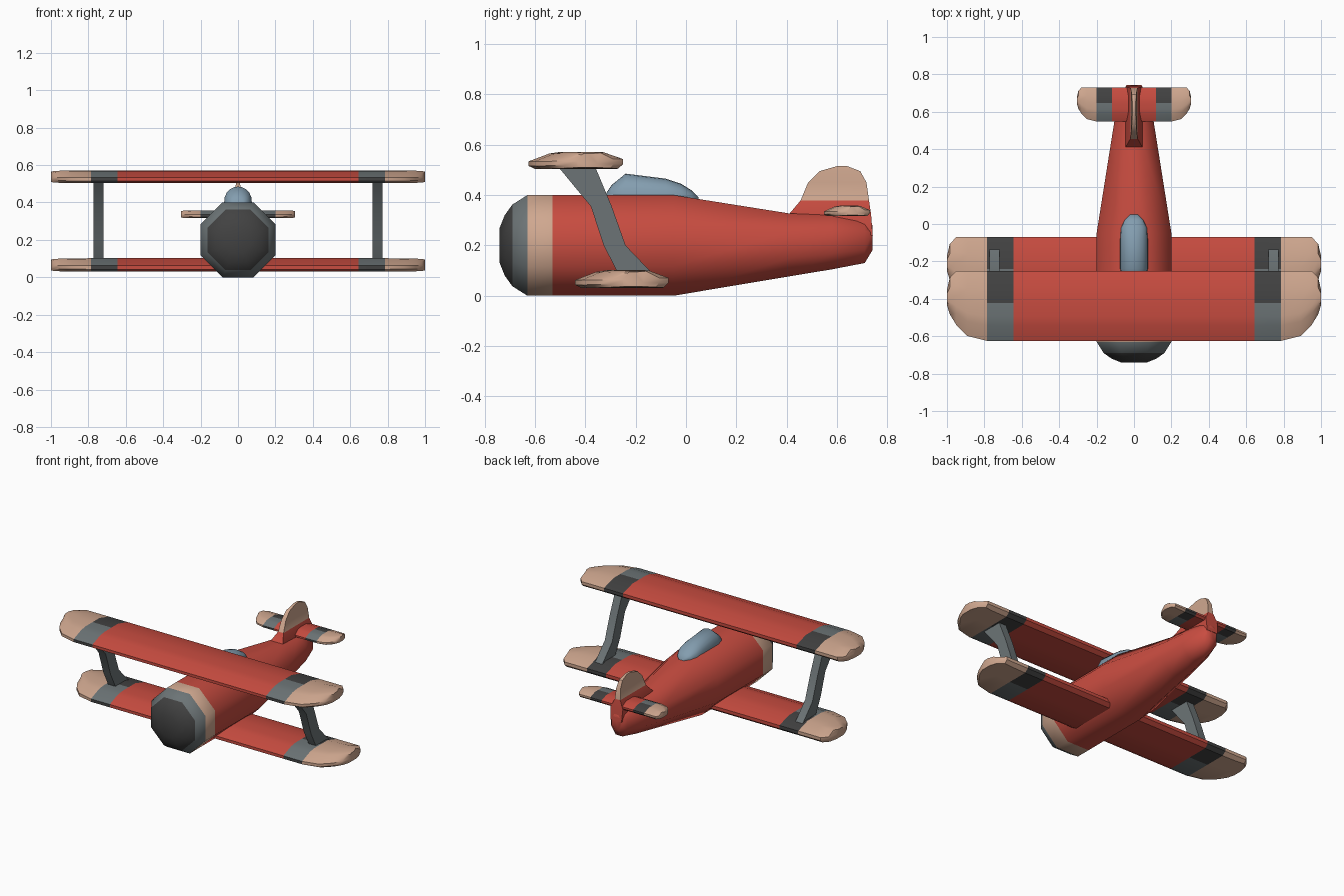
import bpy, bmesh, math

if "Cube" in bpy.data.objects:
    bpy.data.objects.remove(bpy.data.objects["Cube"])


def material(name, srgb):
    m = bpy.data.materials.new(name)
    lin = [((c / 255 + 0.055) / 1.055) ** 2.4 for c in srgb]
    m.diffuse_color = (*lin, 1)
    m.use_nodes = True
    m.node_tree.nodes["Principled BSDF"].inputs["Base Color"].default_value = m.diffuse_color
    return m


RED, TAN, GREY, DARK, BLUE = range(5)
MATS = [material("red", (200, 76, 64)), material("tan", (207, 167, 143)),
        material("grey", (108, 116, 118)), material("dark_grey", (66, 66, 66)),
        material("canopy_blue", (131, 157, 175))]


def loft(name, rings, colour, angle=35):
    """Skin rings of equal length, cap both ends, colour faces by a rule."""
    bm = bmesh.new()
    vs = [[bm.verts.new(p) for p in ring] for ring in rings]
    n = len(vs[0])
    for a, b in zip(vs, vs[1:]):
        for i in range(n):
            j = (i + 1) % n
            bm.faces.new((a[i], a[j], b[j], b[i]))
    bm.faces.new(vs[0])
    bm.faces.new(vs[-1])
    bmesh.ops.recalc_face_normals(bm, faces=bm.faces)
    for f in bm.faces:
        f.material_index = colour(f.calc_center_median())
    me = bpy.data.meshes.new(name)
    bm.to_mesh(me)
    bm.free()
    for m in MATS:
        me.materials.append(m)
    ob = bpy.data.objects.new(name, me)
    bpy.context.collection.objects.link(ob)
    bpy.ops.object.select_all(action='DESELECT')
    ob.select_set(True)
    bpy.context.view_layer.objects.active = ob
    bpy.ops.object.shade_smooth_by_angle(angle=math.radians(angle))
    return ob


# Fuselage: octagonal sections (y, half width, bottom, top)
def octagon(y, hw, lo, hi):
    k = 1 / math.cos(math.pi / 8)
    return [(hw * k * math.cos(a), y, (lo + hi) / 2 + (hi - lo) / 2 * k * math.sin(a))
            for a in (math.pi / 8 + i * math.pi / 4 for i in range(8))]


def body_colour(c):
    return DARK if c.y < -0.69 else GREY if c.y < -0.63 else TAN if c.y < -0.53 else RED


BODY = [(-0.74, 0.07, 0.13, 0.27), (-0.72, 0.12, 0.08, 0.32), (-0.69, 0.162, 0.038, 0.362),
        (-0.63, 0.2, 0, 0.4), (-0.53, 0.2, 0, 0.4), (-0.05, 0.2, 0, 0.4),
        (0.41, 0.127, 0.077, 0.327), (0.58, 0.1, 0.105, 0.32),
        (0.71, 0.06, 0.13, 0.31), (0.74, 0.035, 0.18, 0.28)]
loft("fuselage", [octagon(*s) for s in BODY], body_colour, 50)

# Canopy: arched sections (y, half width, top)
def arch(y, hw, top, base=0.39, n=10):
    arc = [(hw * math.cos(a), y, base + (top - base) * math.sin(a) ** 0.8)
           for a in (max(0, math.pi * i / n - 1e-9) for i in range(n + 1))]
    return [(hw, y, 0.34)] + arc + [(-hw, y, 0.34)]


loft("canopy", [arch(*s) for s in [
    (-0.315, 0.035, 0.41), (-0.295, 0.06, 0.44), (-0.24, 0.075, 0.485), (-0.08, 0.075, 0.465),
    (-0.02, 0.07, 0.445), (0.02, 0.05, 0.42), (0.05, 0.02, 0.392)]], lambda c: BLUE, 60)

# Wings: one section swept across x stations; bands and tips coloured by x
SECTION = [(0, .18), (0, .45), (.22, .9), (.35, 1), (.54, 1), (.73, 1),
           (1, .58), (1, .28), (.93, 0), (.54, 0), (.07, 0)]


def wing(name, half, y0, y1, z0, z1, band, tip):
    """half: span/2; band and tip: x where the grey band and tan tip begin."""
    chord, end = y1 - y0, half - tip
    stations = [(band, 0, 1), (tip, 0, 1), (tip + .49 * end, .07, 1),
                (tip + .77 * end, .23, 1), (tip + .93 * end, .38, .9), (half, .51, .73)]
    rings = []
    for s, group in ((-1, reversed(stations)), (1, stations)):
        for x, a, b in group:
            thick = 1 - 0.25 * (1 - (b - a))
            mid = (z0 + z1) / 2
            rings.append([(s * x, y0 + chord * (a + (b - a) * t),
                           mid + (z1 - z0) * (h - .5) * thick) for t, h in SECTION])

    def colour(c):
        if abs(c.x) > tip:
            return TAN
        if abs(c.x) < band:
            return RED
        t = (c.y - y0) / chord
        return GREY if 0.02 < t < 0.54 else DARK
    return loft(name, rings, colour)


wing("upper_wing", 1.0, -0.625, -0.25, 0.503, 0.572, 0.645, 0.785)
wing("lower_wing", 1.0, -0.44, -0.07, 0.03, 0.102, 0.645, 0.785)
wing("tailplane", 0.305, 0.548, 0.73, 0.316, 0.358, 0.117, 0.2)


# Struts and fin: rectangular layers (z, front y, rear y, half thickness)
def layers(cx, data):
    return [[(cx - w, a, z), (cx + w, a, z), (cx + w, b, z), (cx - w, b, z)]
            for z, a, b, w in data]


STRUT = [(0.515, -0.51, -0.362, 0.027), (0.355, -0.378, -0.295, 0.027),
         (0.2, -0.327, -0.24, 0.027), (0.085, -0.268, -0.13, 0.027)]
for side, x in (("left", -0.745), ("right", 0.745)):
    loft(side + "_wing_strut", layers(x, STRUT), lambda c: GREY)

FIN = [(0.24, 0.42, 0.742, 0.04), (0.325, 0.41, 0.735, 0.045), (0.378, 0.455, 0.727, 0.02),
       (0.45, 0.485, 0.717, 0.016), (0.495, 0.53, 0.692, 0.012), (0.515, 0.6, 0.64, 0.008)]
loft("tail_fin", layers(0, FIN), lambda c: TAN if c.z > 0.378 else RED)
